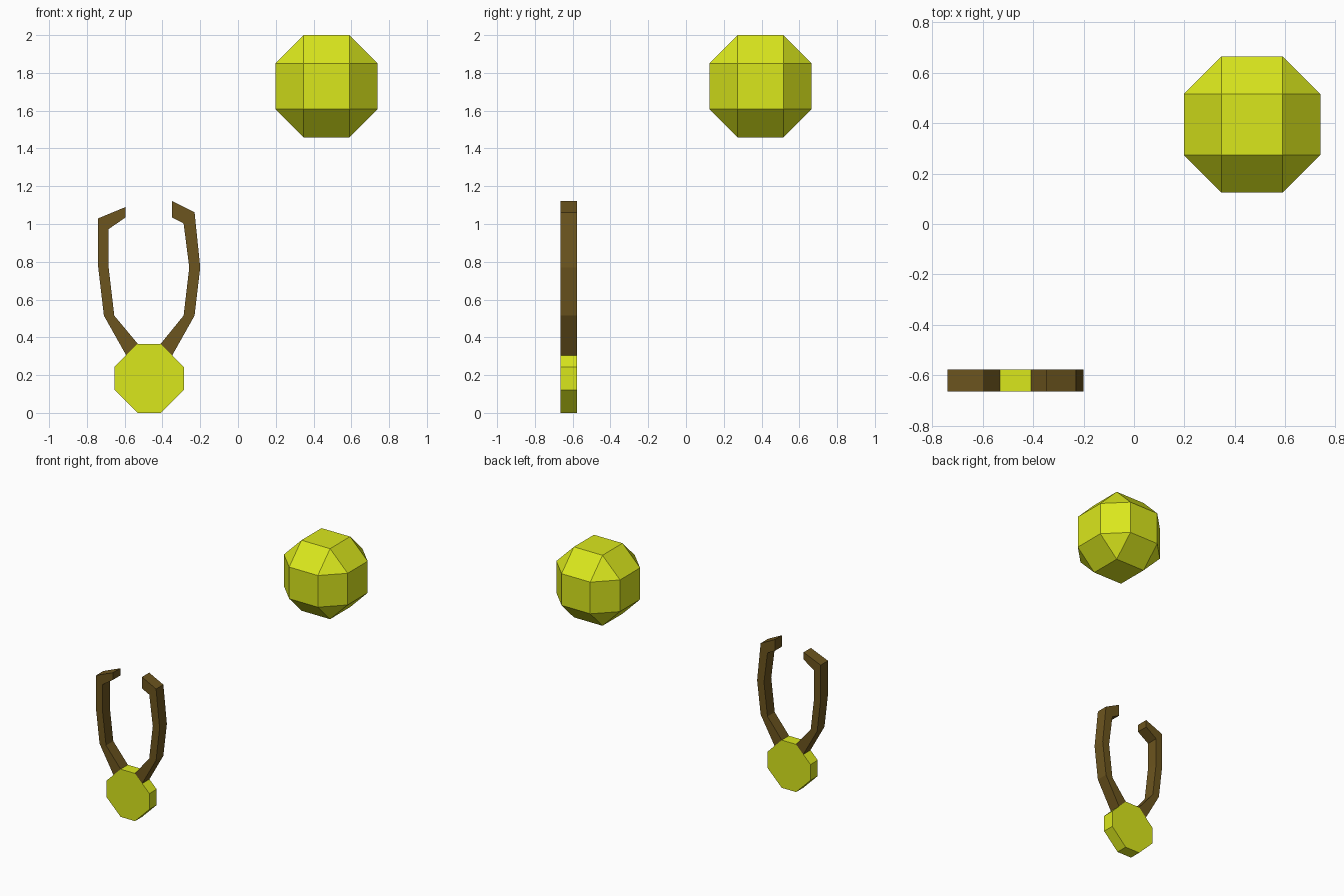
import bpy
import bmesh

if "Cube" in bpy.data.objects:
    bpy.data.objects.remove(bpy.data.objects["Cube"])


def material(name, rgb):
    mat = bpy.data.materials.new(name)
    mat.diffuse_color = (*rgb, 1)
    mat.use_nodes = True
    mat.node_tree.nodes["Principled BSDF"].inputs["Base Color"].default_value = mat.diffuse_color
    return mat


def finish(bm, name, mat):
    bmesh.ops.recalc_face_normals(bm, faces=bm.faces[:])
    mesh = bpy.data.meshes.new(name)
    bm.to_mesh(mesh)
    bm.free()
    mesh.materials.append(mat)
    obj = bpy.data.objects.new(name, mesh)
    bpy.context.collection.objects.link(obj)
    return obj


def plate(name, outline, mat):
    """Extrude an x-z outline through the thickness of the fork."""
    bm = bmesh.new()
    face = bm.faces.new([bm.verts.new((x, FRONT, z)) for x, z in outline])
    ext = bmesh.ops.extrude_face_region(bm, geom=[face], use_keep_orig=True)
    verts = [v for v in ext["geom"] if isinstance(v, bmesh.types.BMVert)]
    bmesh.ops.translate(bm, verts=verts, vec=(0, BACK - FRONT, 0))
    return finish(bm, name, mat)


FRONT, BACK = -0.665, -0.577
yellow = material("yellow", (0.70, 0.80, 0.012))
brown = material("brown", (0.15, 0.09, 0.013))

# Faceted ball: a cube with every edge chamfered
bm = bmesh.new()
bmesh.ops.create_cube(bm, size=0.541)
bmesh.ops.bevel(bm, geom=bm.edges[:], offset=0.149, segments=1,
                affect='EDGES', clamp_overlap=False)
ball = finish(bm, "ball", yellow)
ball.location = (0.469, 0.395, 1.7295)

# Octagonal disc at the foot of the fork
cx, cz, r, a = -0.47, 0.183, 0.183, 0.061
octagon = [(a, -r), (r, -a), (r, a), (a, r), (-a, r), (-r, a), (-r, -a), (-a, -r)]
plate("fork_base", [(cx + x, cz + z) for x, z in octagon], yellow)

# Two bent arms, each with its own hooked tip
plate("left_arm", [
    (-0.592, 0.305), (-0.71, 0.515), (-0.74, 0.77), (-0.74, 1.03), (-0.595, 1.09),
    (-0.595, 1.035), (-0.685, 0.973), (-0.685, 0.77), (-0.655, 0.515), (-0.531, 0.366),
], brown)
plate("right_arm", [
    (-0.348, 0.305), (-0.23, 0.515), (-0.20, 0.77), (-0.23, 1.062), (-0.35, 1.122),
    (-0.35, 1.035), (-0.288, 1.003), (-0.258, 0.77), (-0.288, 0.515), (-0.409, 0.366),
], brown)
